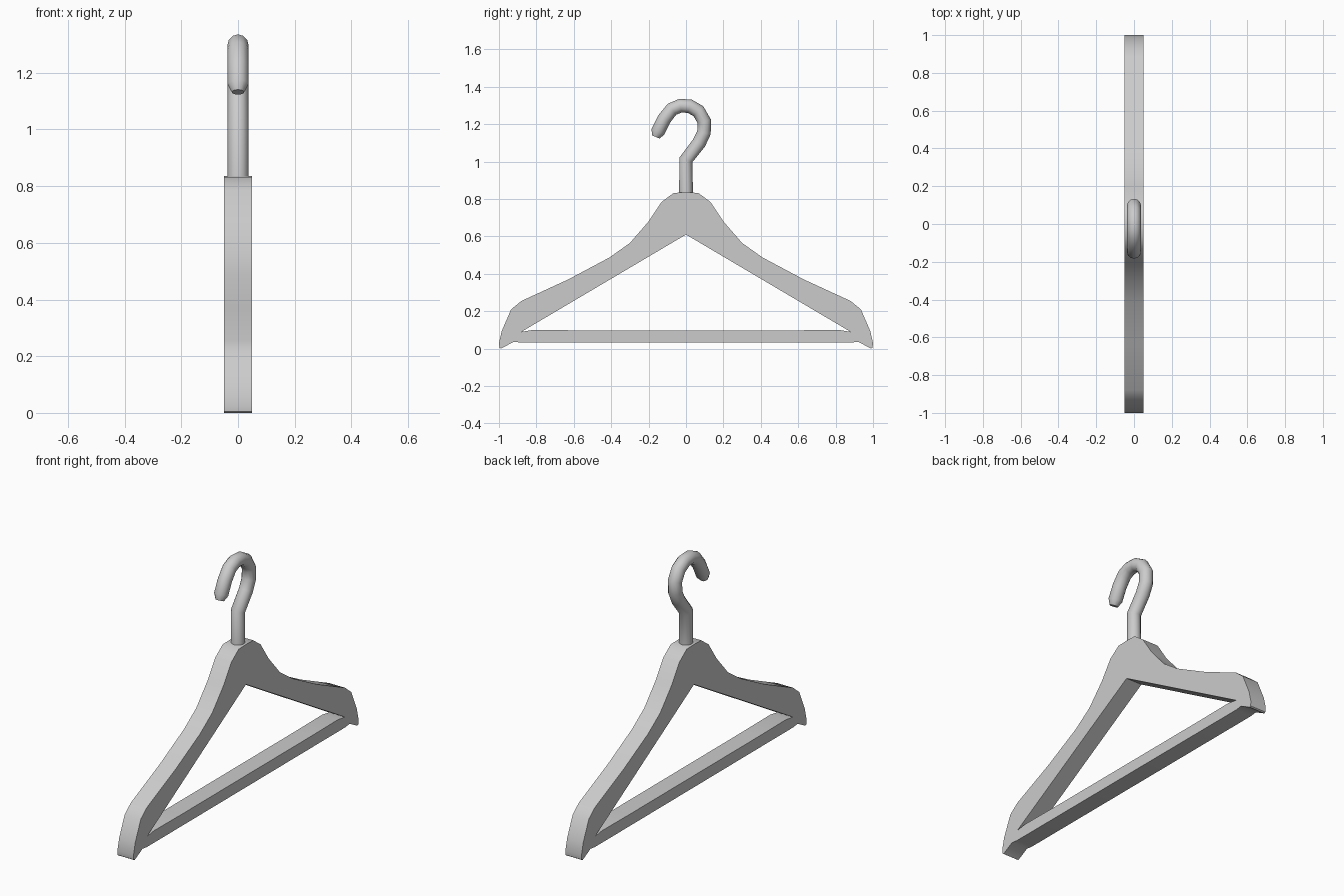
import bpy, bmesh, math

cube = bpy.data.objects.get("Cube")
if cube:
    bpy.data.objects.remove(cube, do_unlink=True)

# One plain grey for everything
grey = bpy.data.materials.new("light_grey")
grey.use_nodes = True
colour = (0.6, 0.6, 0.6, 1)
grey.diffuse_color = colour
grey.node_tree.nodes["Principled BSDF"].inputs["Base Color"].default_value = colour


def finish(obj, angle):
    bpy.ops.object.select_all(action='DESELECT')
    obj.select_set(True)
    bpy.context.view_layer.objects.active = obj
    if obj.type == 'CURVE':
        bpy.ops.object.convert(target='MESH')
    bpy.ops.object.shade_smooth_by_angle(angle=math.radians(angle))


# Hanger frame: half outline in (y, z), mirrored and given thickness along x
half_thickness = 0.05
outline = [
    (0, 0.835), (0.065, 0.833), (0.13, 0.785), (0.2, 0.68), (0.3, 0.565),
    (0.41, 0.487), (0.63, 0.37), (0.88, 0.255), (0.935, 0.21), (0.985, 0.095),
    (1, 0.03), (1, 0.01), (0.975, 0), (0.92, 0.037), (0.88, 0.032), (0, 0.032),
    (0, 0.098), (0.58, 0.098), (0.82, 0.1), (0.88, 0.09), (0, 0.61),
]
# The lower tip leans slightly inward
outline[11:13] = [(0.997, 0.005), (0.99, 0)]

bm = bmesh.new()
for side in (1, -1):
    front, back = [[bm.verts.new((x, side * y, z)) for y, z in outline]
                   for x in (half_thickness, -half_thickness)]
    bm.faces.new(front)
    bm.faces.new(back[::-1])
    for i, (y, z) in enumerate(outline):
        j = (i + 1) % len(outline)
        if y or outline[j][0]:          # leave the two halves open where they join
            bm.faces.new((front[i], back[i], back[j], front[j]))
bmesh.ops.remove_doubles(bm, verts=bm.verts, dist=0.0001)
bmesh.ops.recalc_face_normals(bm, faces=bm.faces)
mesh = bpy.data.meshes.new("hanger_frame")
bm.to_mesh(mesh)
bm.free()
mesh.materials.append(grey)
frame = bpy.data.objects.new("hanger_frame", mesh)
bpy.context.collection.objects.link(frame)
finish(frame, 35)

# Hook: round rod swept along a path in the y-z plane, tapering at the tip
path = [
    (0, 0.8), (0, 1.01), (0.07, 1.1), (0.096, 1.155), (0.098, 1.215),
    (0.066, 1.27), (0.02, 1.296), (-0.03, 1.299), (-0.075, 1.28),
    (-0.115, 1.23), (-0.15, 1.16), (-0.162, 1.132),
]
curve = bpy.data.curves.new("hook", 'CURVE')
curve.dimensions = '3D'
curve.bevel_depth = 0.037
curve.bevel_resolution = 4
curve.use_fill_caps = True
spline = curve.splines.new('POLY')
spline.points.add(len(path) - 1)
for point, (y, z) in zip(spline.points, path):
    point.co = (0, y, z, 1)
spline.points[-1].radius = 0.6
curve.materials.append(grey)
hook = bpy.data.objects.new("hook", curve)
bpy.context.collection.objects.link(hook)
finish(hook, 40)
